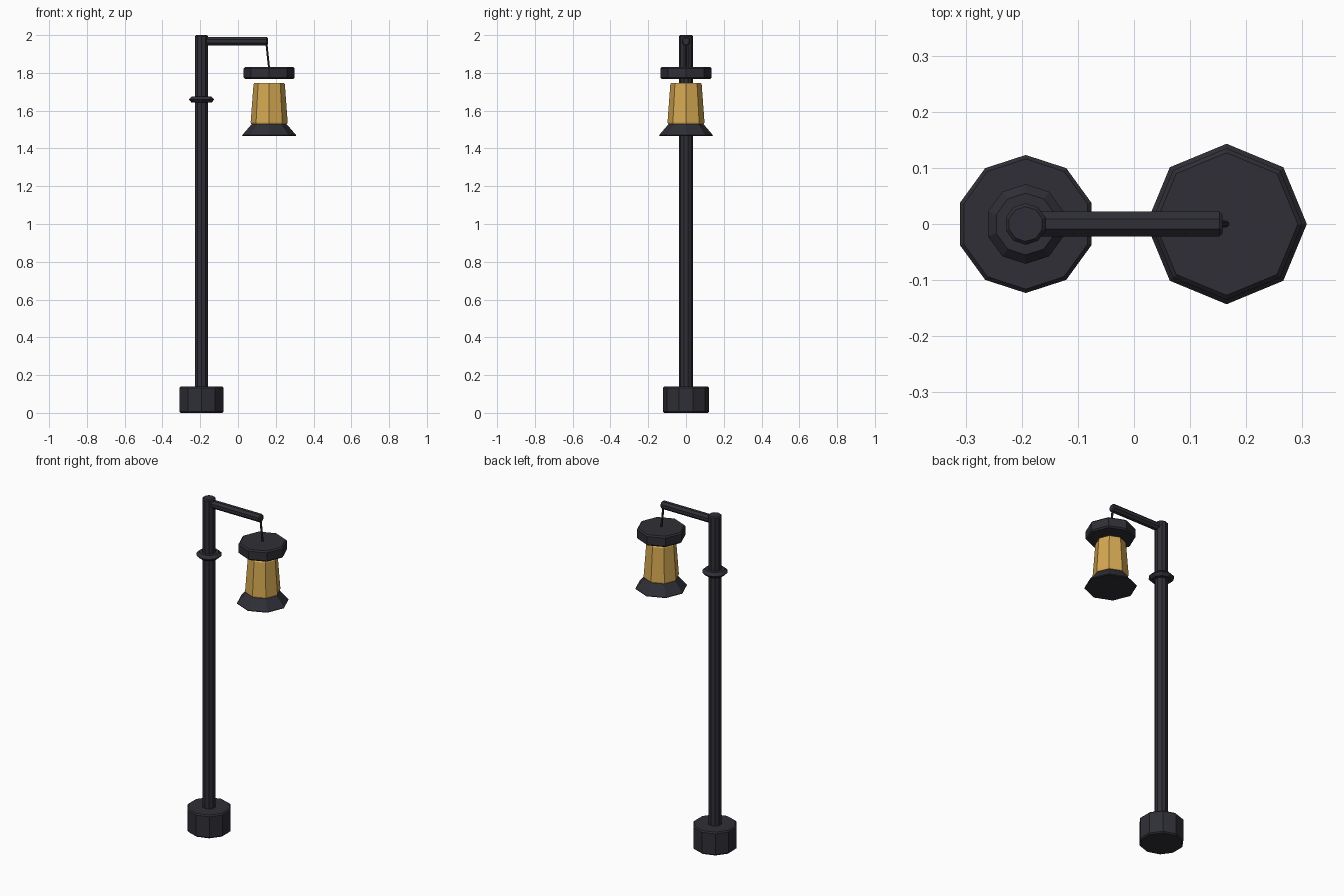
import bpy, bmesh, math
from mathutils import Vector

if "Cube" in bpy.data.objects:
    bpy.data.objects.remove(bpy.data.objects["Cube"])

POLE_X, LAMP_X = -0.193, 0.165


def material(name, rgb):
    m = bpy.data.materials.new(name)
    m.diffuse_color = (*rgb, 1)
    m.use_nodes = True
    m.node_tree.nodes["Principled BSDF"].inputs["Base Color"].default_value = m.diffuse_color
    return m


IRON = material("dark iron", (0.028, 0.028, 0.037))
GLASS = material("amber glass", (0.66, 0.39, 0.085))


def lathe(name, profile, sides, start, end, mat, turn=0.0, closed=False):
    """Sweep (radius, distance) rings along the line from start to end."""
    a, b = Vector(start), Vector(end)
    rot = (b - a).to_track_quat('Z', 'Y')
    bm = bmesh.new()
    rings = []
    for r, d in profile:
        ring = []
        for i in range(sides):
            t = turn + 2 * math.pi * i / sides
            ring.append(bm.verts.new(a + rot @ Vector((r * math.cos(t), r * math.sin(t), d))))
        rings.append(ring)
    pairs = list(zip(rings, rings[1:]))
    if closed:
        pairs.append((rings[-1], rings[0]))
    for lo, hi in pairs:
        for i in range(sides):
            j = (i + 1) % sides
            bm.faces.new((lo[i], lo[j], hi[j], hi[i]))
    if not closed:
        bm.faces.new(rings[0][::-1])
        bm.faces.new(rings[-1])
    bmesh.ops.recalc_face_normals(bm, faces=bm.faces)
    mesh = bpy.data.meshes.new(name)
    bm.to_mesh(mesh)
    bm.free()
    mesh.materials.append(mat)
    ob = bpy.data.objects.new(name, mesh)
    bpy.context.collection.objects.link(ob)
    return ob


def drum(r, length, c):
    """Cylinder profile with chamfered rims."""
    return [(r - c, 0), (r, c), (r, length - c), (r - c, length)]


def upright(name, profile, sides, x, mat, turn=0.0, closed=False):
    return lathe(name, profile, sides, (x, 0, 0), (x, 0, 1), mat, turn, closed)


def raised(profile, z):
    return [(r, d + z) for r, d in profile]


# Post: footing, pole and ring collar
upright("footing", drum(0.123, 0.14, 0.007), 10, POLE_X, IRON, math.pi / 2)
upright("pole", raised(drum(0.037, 1.87, 0.006), 0.13), 10, POLE_X, IRON, math.pi / 2)
upright("collar", [(0.036, 1.642), (0.055, 1.642), (0.071, 1.659), (0.055, 1.675), (0.036, 1.675)],
        10, POLE_X, IRON, math.pi / 2, closed=True)

# Arm and hanging wire
arm_start, arm_end = Vector((-0.19, 0, 1.968)), Vector((0.158, 0, 1.968))
lathe("arm", drum(0.024, (arm_end - arm_start).length, 0.006), 8, arm_start, arm_end, IRON, math.pi / 8)
wire_start, wire_end = Vector((0.15, 0, 1.96)), Vector((LAMP_X, 0, 1.82))
lathe("wire", [(0.006, 0), (0.006, (wire_end - wire_start).length)], 6, wire_start, wire_end, IRON)

# Lantern: cap, glass and flared skirt
upright("lantern_cap", raised(drum(0.135, 0.065, 0.008), 1.767), 8, LAMP_X, IRON)
upright("lantern_glass", [(0.095, 1.53), (0.098, 1.538), (0.083, 1.74), (0.079, 1.746)], 8, LAMP_X, GLASS)
upright("lantern_skirt", [(0.141, 1.466), (0.143, 1.47), (0.094, 1.527), (0.084, 1.533)], 8, LAMP_X, IRON)
